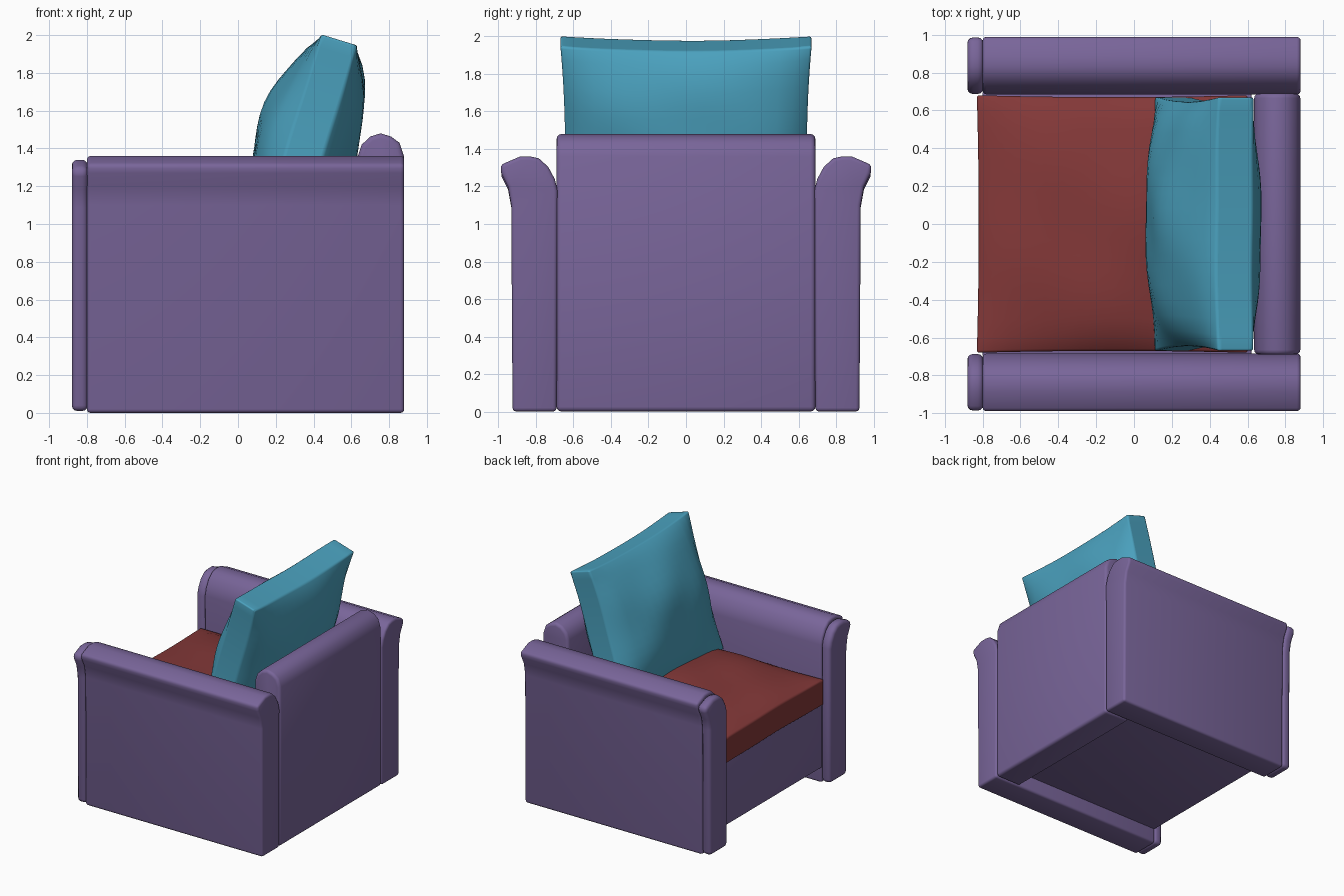
import bpy, bmesh, math
from mathutils import Matrix, Vector

if "Cube" in bpy.data.objects:
    bpy.data.objects.remove(bpy.data.objects["Cube"])


def material(name, color):
    m = bpy.data.materials.new(name)
    m.diffuse_color = color
    m.use_nodes = True
    m.node_tree.nodes["Principled BSDF"].inputs["Base Color"].default_value = m.diffuse_color
    return m


PURPLE = material("purple_fabric", (0.19, 0.13, 0.32, 1))
RED = material("red_fabric", (0.23, 0.04, 0.04, 1))
BLUE = material("blue_fabric", (0.07, 0.36, 0.52, 1))


def finish(name, bm, mat, bevel, segments=3, limit=40):
    bmesh.ops.recalc_face_normals(bm, faces=bm.faces)
    me = bpy.data.meshes.new(name)
    bm.to_mesh(me)
    bm.free()
    ob = bpy.data.objects.new(name, me)
    bpy.context.collection.objects.link(ob)
    me.materials.append(mat)
    me.polygons.foreach_set("use_smooth", [True] * len(me.polygons))
    mod = ob.modifiers.new("soft_edges", "BEVEL")
    mod.width, mod.segments = bevel, segments
    mod.limit_method, mod.angle_limit = "ANGLE", math.radians(limit)
    return ob


def extrude(name, points, offset, bevel):
    """Closed outline extruded along an offset vector."""
    bm = bmesh.new()
    face = bm.faces.new([bm.verts.new(p) for p in points])
    new = bmesh.ops.extrude_face_region(bm, geom=[face])["geom"]
    verts = [g for g in new if isinstance(g, bmesh.types.BMVert)]
    bmesh.ops.translate(bm, verts=verts, vec=offset)
    return finish(name, bm, PURPLE, bevel)


def cushion(name, half, top, bottom, pinch, wrinkle, matrix, mat):
    """Box with puffed faces (local z is the thickness) and pinched sides."""
    bm = bmesh.new()
    bmesh.ops.create_cube(bm, size=2)
    bmesh.ops.subdivide_edges(bm, edges=bm.edges[:], cuts=15, use_grid_fill=True)
    for v in bm.verts:
        u, w, t = v.co
        puff = (1 - u * u) ** 0.85 * (1 - w * w) ** 0.6 if abs(u) < 1 and abs(w) < 1 else 0
        z = t * half[2] + (top if t > 0 else bottom) * puff * t
        z += wrinkle * math.sin(5 * u + 2 * w) * math.cos(4 * w - u) * (0.3 + puff)
        v.co = Vector((u * (half[0] - pinch * (1 - w * w)),
                       w * (half[1] - pinch * (1 - u * u)), z))
    bm.transform(matrix)
    return finish(name, bm, mat, 0.03, 3, 45)


# Arms with an outward-rolled top, plus a slightly smaller front panel
ARM = [(0.69, 0.0), (0.685, 1.18), (0.70, 1.24), (0.735, 1.305), (0.785, 1.35),
       (0.83, 1.36), (0.885, 1.36), (0.99, 1.315), (0.985, 1.27), (0.95, 1.2),
       (0.932, 1.1), (0.925, 0.0)]
for side, s in (("left", 1), ("right", -1)):
    extrude(side + "_arm", [(-0.80, s * y, z) for y, z in ARM], (1.68, 0, 0), 0.02)
    front = [(-0.88, s * (0.84 + (y - 0.84) * 0.99), 0.01 + z * 0.978) for y, z in ARM]
    extrude(side + "_arm_front", front, (0.085, 0, 0), 0.03)

# Backrest with a rounded top
BACK = [(0.635, 0.0), (0.635, 1.36), (0.655, 1.42), (0.70, 1.463), (0.755, 1.48),
        (0.81, 1.463), (0.855, 1.43), (0.878, 1.36), (0.878, 0.0)]
extrude("backrest", [(x, -0.69, z) for x, z in BACK], (0, 1.38, 0), 0.025)

# Seat base between the arms
extrude("seat_base", [(x, y, 0.13) for x, y in
        ((-0.80, -0.70), (0.62, -0.70), (0.62, 0.70), (-0.80, 0.70))], (0, 0, 0.61), 0.01)

# Seat cushion
cushion("seat_cushion", (0.715, 0.68, 0.11), 0.11, -0.04, 0.01, 0.012,
        Matrix.Translation((-0.115, 0, 0.79)), RED)

# Leaning back pillow: local x runs up the pillow, local z faces forward
a = math.radians(17)
up = Vector((math.sin(a), 0, math.cos(a)))
fwd = Vector((-math.cos(a), 0, math.sin(a)))
side = fwd.cross(up)
rot = Matrix((up, side, fwd)).transposed().to_4x4()
cushion("back_pillow", (0.57, 0.67, 0.10), 0.18, 0.17, 0.025, 0.012,
        Matrix.Translation((0.37, 0, 1.43)) @ rot, BLUE)
